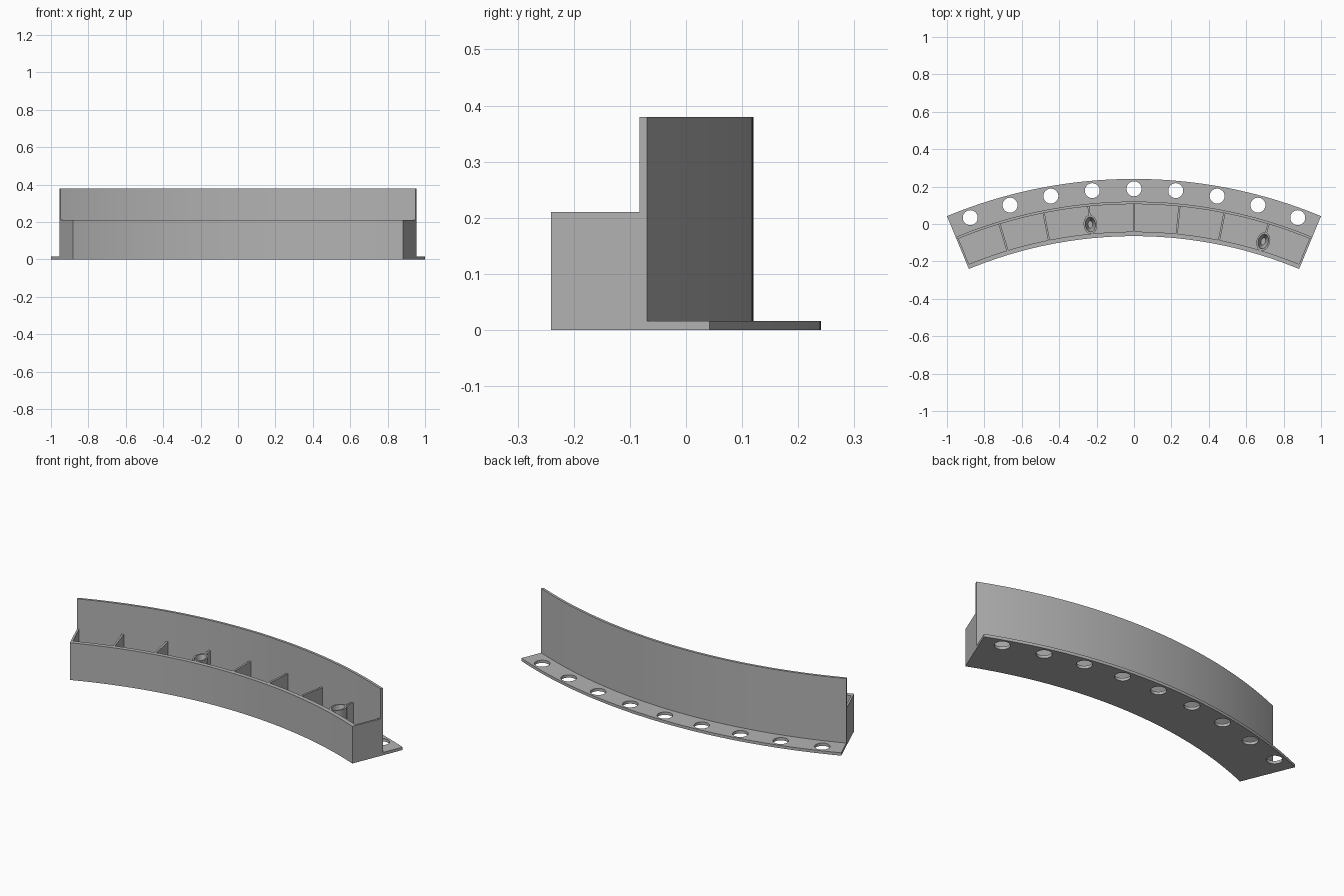
import bpy, bmesh, math
from mathutils import Matrix, Vector

cube = bpy.data.objects.get("Cube")
if cube:
    bpy.data.objects.remove(cube)

CY = -2.372                      # centre of the ring that the tray belongs to
HALF = math.radians(22.5)
STEP = math.radians(5.625)       # divider spacing
R_FRONT, R_FRONT_IN = 2.307, 2.331
R_BACK_IN, R_BACK, R_FLANGE = 2.478, 2.492, 2.613
FLOOR, LOW, HIGH = 0.016, 0.21, 0.38

grey = bpy.data.materials.new("grey plastic")
grey.use_nodes = True
grey.diffuse_color = (0.45, 0.45, 0.45, 1)
grey.node_tree.nodes["Principled BSDF"].inputs["Base Color"].default_value = grey.diffuse_color


def polar(r, a, z):
    return Vector((r * math.sin(a), CY + r * math.cos(a), z))


def finish(name, bm, smooth=True):
    bmesh.ops.recalc_face_normals(bm, faces=bm.faces)
    mesh = bpy.data.meshes.new(name)
    bm.to_mesh(mesh)
    bm.free()
    mesh.materials.append(grey)
    ob = bpy.data.objects.new(name, mesh)
    bpy.context.collection.objects.link(ob)
    if smooth:
        bpy.ops.object.select_all(action='DESELECT')
        ob.select_set(True)
        bpy.context.view_layer.objects.active = ob
        bpy.ops.object.shade_smooth_by_angle(angle=math.radians(30))
    return ob


def arc_block(name, r0, r1, z0, z1, a0=-HALF, a1=HALF, n=72):
    """Rectangular section swept along the arc, capped at both ends."""
    bm = bmesh.new()
    rings = []
    for i in range(n + 1):
        a = a0 + (a1 - a0) * i / n
        rings.append([bm.verts.new(polar(r, a, z))
                      for r, z in ((r0, z0), (r1, z0), (r1, z1), (r0, z1))])
    for p, q in zip(rings, rings[1:]):
        for k in range(4):
            bm.faces.new((p[k], p[(k + 1) % 4], q[(k + 1) % 4], q[k]))
    bm.faces.new(rings[0])
    bm.faces.new(rings[-1])
    return finish(name, bm, n > 1)


# Base plate with a row of bolt holes in the rear flange
base = arc_block("base_plate", R_FRONT, R_FLANGE, 0, FLOOR)
bm = bmesh.new()
for i in range(-4, 5):
    bmesh.ops.create_cone(bm, cap_ends=True, segments=32, radius1=0.04, radius2=0.04, depth=0.1,
                          matrix=Matrix.Translation(polar(2.56, math.radians(5 * i), 0)))
cutter = finish("hole_cutter", bm, False)
cutter.hide_render = True
mod = base.modifiers.new("bolt_holes", 'BOOLEAN')
mod.operation = 'DIFFERENCE'
mod.solver = 'EXACT'
mod.object = cutter
bpy.context.view_layer.objects.active = base
base.select_set(True)
bpy.ops.object.modifier_apply(modifier=mod.name)
bpy.data.objects.remove(cutter)

# Long walls
arc_block("front_wall", R_FRONT, R_FRONT_IN, FLOOR, LOW)
arc_block("back_wall", R_BACK_IN, R_BACK, FLOOR, HIGH)

# End walls
T = 0.0045
arc_block("right_end_wall", R_FRONT_IN, R_BACK_IN, FLOOR, LOW, -HALF, -HALF + T, 1)
arc_block("left_end_wall", R_FRONT_IN, R_BACK_IN, FLOOR, LOW, HALF - T, HALF, 1)

# Dividers; two of them are split around an oval socket
R_BOSS = 2.381
SOCKETS = (-1, 3)
for i in range(-3, 4):
    a = i * STEP
    spans = [(R_FRONT_IN, R_BACK_IN)]
    if i in SOCKETS:
        spans = [(R_BOSS + 0.049, R_BACK_IN)]
    for r0, r1 in spans:
        arc_block("divider", r0, r1, FLOOR, LOW, a - T / 2, a + T / 2, 1)


def socket(name, a):
    """Oval post with a tapering blind hole."""
    bm = bmesh.new()
    n = 32
    rows = []
    for rt, rr, z in ((0.036, 0.05, FLOOR), (0.036, 0.05, LOW),
                      (0.027, 0.04, LOW), (0.012, 0.02, 0.13)):
        row = []
        for k in range(n):
            t = 2 * math.pi * k / n
            row.append(bm.verts.new((rt * math.cos(t), rr * math.sin(t), z)))
        rows.append(row)
    for p, q in zip(rows, rows[1:]):
        for k in range(n):
            bm.faces.new((p[k], p[(k + 1) % n], q[(k + 1) % n], q[k]))
    bm.faces.new(rows[0])
    bm.faces.new(rows[-1])
    bm.transform(Matrix.Translation(polar(R_BOSS, a, 0)) @ Matrix.Rotation(-a, 4, 'Z'))
    return finish(name, bm)


for i in SOCKETS:
    socket("oval_socket", i * STEP)
